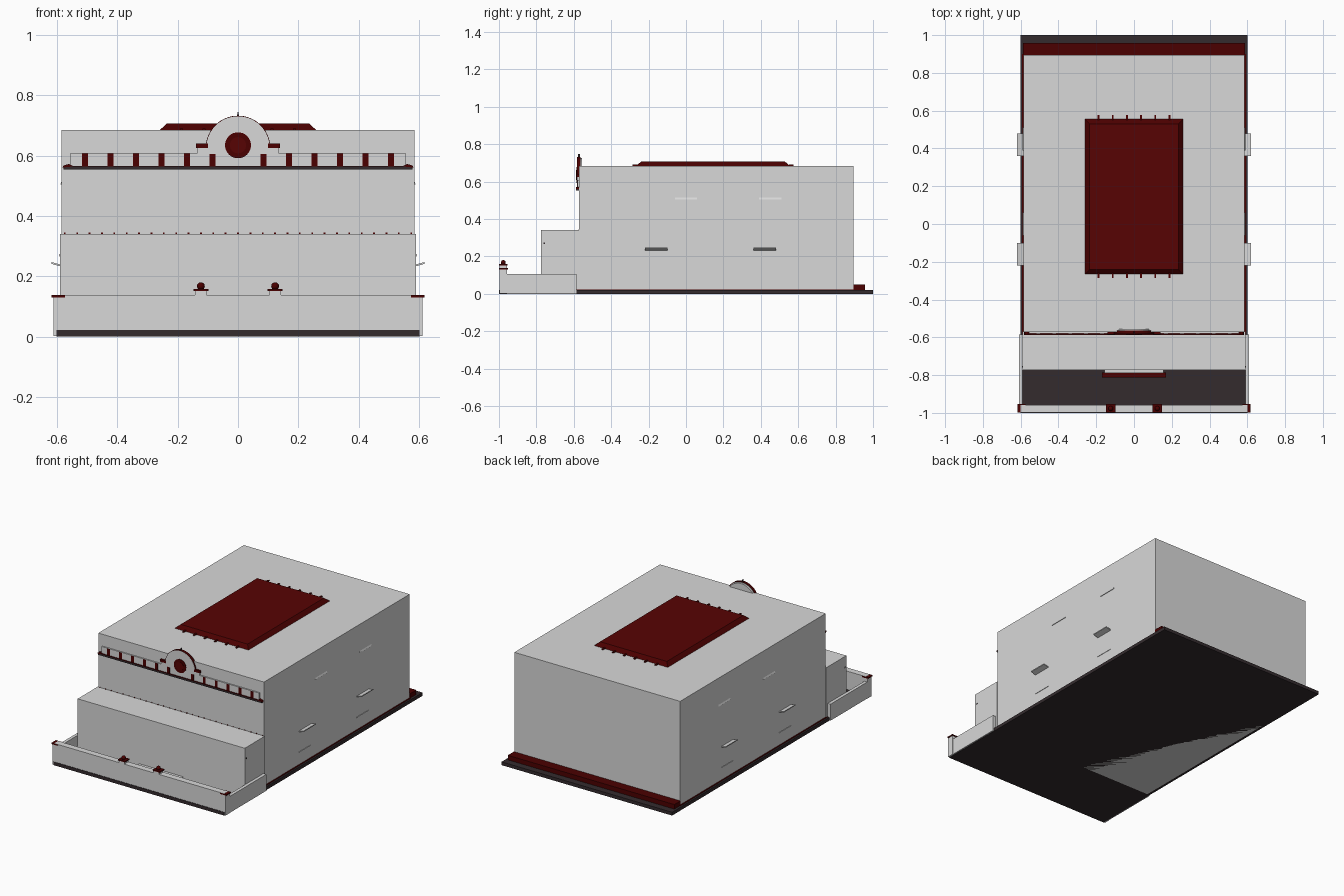
import bpy, bmesh, math
from mathutils import Vector

cube = bpy.data.objects.get("Cube")
if cube:
    bpy.data.objects.remove(cube, do_unlink=True)


def material(name, rgb):
    m = bpy.data.materials.new(name)
    m.use_nodes = True
    m.diffuse_color = (*rgb, 1)
    m.node_tree.nodes["Principled BSDF"].inputs["Base Color"].default_value = (*rgb, 1)
    return m


GREY = material("light plaster", (0.69, 0.69, 0.69))
RED = material("dark red", (0.095, 0.001, 0.001))
DEEP = material("deep red trim", (0.07, 0, 0))
DARK = material("charcoal", (0.034, 0.024, 0.027))


def finish(name, bm, mat):
    bmesh.ops.recalc_face_normals(bm, faces=bm.faces)
    me = bpy.data.meshes.new(name)
    bm.to_mesh(me)
    bm.free()
    me.materials.append(mat)
    ob = bpy.data.objects.new(name, me)
    bpy.context.collection.objects.link(ob)
    return ob


def box(name, x, y, z, mat):
    """Box between the given (low, high) ranges."""
    bm = bmesh.new()
    bmesh.ops.create_cube(bm, size=1)
    for v in bm.verts:
        v.co = Vector([r[0] if c < 0 else r[1] for c, r in zip(v.co, (x, y, z))])
    return finish(name, bm, mat)


def around(c, half):
    return (c - half, c + half)


def prism(name, profile, y, mat):
    """Extrude an (x, z) profile along y."""
    bm = bmesh.new()
    face = bm.faces.new([bm.verts.new((px, y[0], pz)) for px, pz in profile])
    side = bmesh.ops.extrude_face_region(bm, geom=[face])["geom"]
    for v in side:
        if isinstance(v, bmesh.types.BMVert):
            v.co.y = y[1]
    return finish(name, bm, mat)


def arc(r, cz, start, end, n):
    step = (end - start) / n
    return [(r * math.cos(start + i * step), cz + r * math.sin(start + i * step))
            for i in range(n + 1)]


def mirrored(x, s):
    return tuple(sorted((x[0] * s, x[1] * s)))


# Ground slab and main masses, all standing on the ground
box("ground_slab", (-0.602, 0.602), (-1, 1), (0, 0.021), DARK)
box("main_hall", (-0.585, 0.585), (-0.573, 0.895), (0, 0.684), GREY)
box("front_hall", (-0.59, 0.59), (-0.774, -0.57), (0, 0.34), GREY)
box("rear_step", (-0.588, 0.588), (0.895, 0.957), (0.02, 0.05), DEEP)

# Entrance steps
box("door_step_upper", (-0.155, 0.155), (-0.79, -0.773), (0.02, 0.042), GREY)
box("door_step_lower", (-0.17, 0.17), (-0.812, -0.785), (0.02, 0.034), DEEP)

# Forecourt wall with piers
box("forecourt_front_wall", (-0.6, 0.6), (-0.997, -0.957), (0.004, 0.138), GREY)
for s, side in ((1, "left"), (-1, "right")):
    box(f"side_plinth_{side}", mirrored((0.58, 0.592), s), (-0.585, 0.9), (0.02, 0.024), DEEP)
    box(f"forecourt_{side}_wall", mirrored((0.59, 0.61), s), (-0.99, -0.585), (0.002, 0.107), GREY)
    box(f"corner_pier_{side}", mirrored((0.58, 0.612), s), (-0.998, -0.957), (0.002, 0.131), GREY)
    box(f"corner_cap_{side}", mirrored((0.574, 0.618), s), (-0.999, -0.953), (0.13, 0.137), DEEP)
    x = 0.123 * s
    box(f"gate_pier_{side}", around(x, 0.019), (-0.998, -0.957), (0.13, 0.152), GREY)
    box(f"gate_cap_{side}", around(x, 0.025), (-0.999, -0.954), (0.151, 0.158), DEEP)
    bm = bmesh.new()
    bmesh.ops.create_uvsphere(bm, u_segments=12, v_segments=8, radius=0.013)
    bmesh.ops.translate(bm, verts=bm.verts, vec=(x, -0.977, 0.167))
    ball = finish(f"gate_ball_{side}", bm, DEEP)
    for p in ball.data.polygons:
        p.use_smooth = True

    # Tilted window hoods and thin ledges on the side walls
    for i, y in enumerate((-0.16, 0.42)):
        prism(f"window_hood_{side}_{i}",
              [(s * 0.583, 0.231), (s * 0.619, 0.241), (s * 0.619, 0.247), (s * 0.583, 0.237)],
              around(y, 0.06), GREY)
        box(f"lower_ledge_{side}_{i}", mirrored((0.58, 0.588), s), around(y, 0.06), (0.1, 0.104), GREY)
    for i, y in enumerate((0, 0.45)):
        prism(f"upper_ledge_{side}_{i}",
              [(s * 0.584, 0.504), (s * 0.589, 0.504), (s * 0.584, 0.516)],
              around(y, 0.06), GREY)
    box(f"side_lamp_{side}", mirrored((0.585, 0.592), s), around(-0.757, 0.004), around(0.27, 0.004), DARK)

    # Sloped ends of the cornice
    prism(f"cornice_end_{side}",
          [(s * 0.545, 0.564), (s * 0.582, 0.56), (s * 0.578, 0.567), (s * 0.56, 0.572)],
          (-0.588, -0.572), DEEP)

# Facade cornice with red capping, parapet panel and posts
box("cornice", (-0.578, 0.578), (-0.587, -0.572), (0.553, 0.563), DARK)
box("cornice_capping", (-0.575, 0.575), (-0.586, -0.572), (0.562, 0.566), DEEP)
box("parapet_panel", (-0.555, 0.555), (-0.581, -0.572), (0.565, 0.609), GREY)
for k in range(-6, 7):
    if k:
        box(f"parapet_post_{k + 6}", around(k * 0.0845, 0.01), (-0.582, -0.574), (0.565, 0.607), DEEP)

# Row of studs where the front roof meets the hall
for k in range(-14, 15):
    box(f"roof_stud_{k + 14}", around(k * 0.041, 0.003), (-0.576, -0.572), (0.339, 0.344), DEEP)

# Arched gable with rim, medallion, shoulders and finial
CZ = 0.625
prism("gable_arch", [(-0.105, 0.605), (0.105, 0.605)] + arc(0.105, CZ, 0, math.pi, 32),
      (-0.583, -0.568), GREY)
prism("gable_rim", arc(0.107, CZ, 0, math.pi, 32) + arc(0.104, CZ, math.pi, 0, 32),
      (-0.582, -0.565), DEEP)
prism("gable_backing", [(-0.09, 0.655), (0.09, 0.655)]
      + arc(0.1, CZ, math.radians(30), math.radians(150), 16), (-0.57, -0.555), GREY)
prism("medallion", arc(0.043, 0.634, 0, math.tau, 32)[:-1], (-0.586, -0.58), DEEP)
prism("medallion_hub", arc(0.027, 0.634, 0, math.tau, 24)[:-1], (-0.588, -0.584), RED)
for s, side in ((1, "left"), (-1, "right")):
    box(f"gable_shoulder_{side}", mirrored((0.1, 0.14), s), (-0.585, -0.57), (0.625, 0.64), DEEP)
    box(f"shoulder_base_{side}", mirrored((0.1, 0.135), s), (-0.582, -0.57), (0.605, 0.626), GREY)
prism("finial", [(-0.004, 0.73), (0.004, 0.73), (0, 0.747)], (-0.578, -0.568), DARK)

# Raised roof light with a darker sloping rim
roof = box("roof_light", (-0.262, 0.262), (-0.268, 0.557), (0.682, 0.706), RED)
for v in roof.data.vertices:
    if v.co.z > 0.7:
        v.co.x *= 0.9
        v.co.y += 0.027 if v.co.y < 0 else -0.027
roof.data.materials.append(DEEP)
for p in roof.data.polygons:
    p.material_index = 0 if p.normal.z > 0.9 else 1

# Rafter tails below both ends of the roof light
for i in range(6):
    x = -0.1875 + i * 0.075
    box(f"rafter_front_{i}", around(x, 0.005), (-0.287, -0.26), (0.684, 0.69), DEEP)
    box(f"rafter_rear_{i}", around(x, 0.005), (0.55, 0.576), (0.684, 0.69), DEEP)
